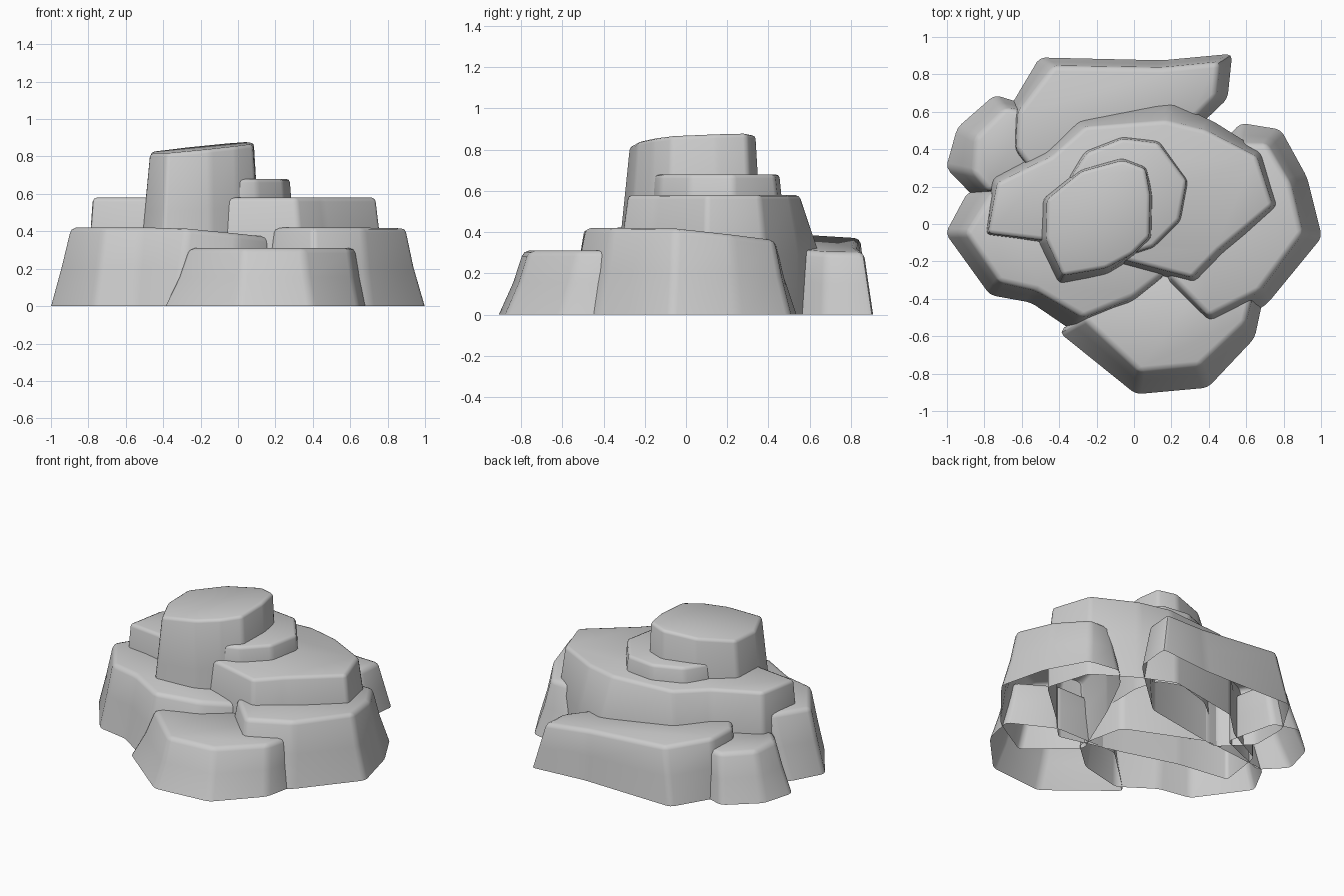
import bpy, bmesh


def slab(name, rows, top, bottom=0.0, flare=0.0, bevel=0.028):
    """Tapered open-bottomed rock: rows of (top x, top y, base x, base y), top(x, y) gives height."""
    bm = bmesh.new()
    rings = []
    for t in (0.0, 0.5, 1.0):
        k = t + flare * 4 * t * (1 - t)
        ring = []
        for tx, ty, bx, by in rows:
            z = bottom + (top(tx, ty) - bottom) * t
            ring.append(bm.verts.new((bx + (tx - bx) * k, by + (ty - by) * k, z)))
        rings.append(ring)
    n = len(rows)
    for lo, hi in zip(rings, rings[1:]):
        for i in range(n):
            j = (i + 1) % n
            bm.faces.new((lo[i], lo[j], hi[j], hi[i]))
    cap = bm.faces.new(rings[-1])
    bmesh.ops.recalc_face_normals(bm, faces=bm.faces[:])
    if cap.normal.z < 0:
        bmesh.ops.reverse_faces(bm, faces=bm.faces[:])
    # soften the upright corners and the rim
    uprights = [bm.edges.get((a[i], b[i])) for a, b in zip(rings, rings[1:]) for i in range(n)]
    bmesh.ops.bevel(bm, geom=list(cap.edges) + uprights, offset=bevel, segments=2,
                    profile=0.5, affect='EDGES', clamp_overlap=True)
    me = bpy.data.meshes.new(name)
    bm.to_mesh(me)
    bm.free()
    ob = bpy.data.objects.new(name, me)
    bpy.context.collection.objects.link(ob)
    bpy.ops.object.select_all(action='DESELECT')
    ob.select_set(True)
    bpy.context.view_layer.objects.active = ob
    bpy.ops.object.shade_smooth_by_angle(angle=0.8)
    return ob


# Front ledge
slab("front_ledge", [
    (-.27, -.51, -.40, -.58), (.03, -.79, .01, -.91), (.35, -.76, .395, -.875),
    (.595, -.53, .645, -.61), (.63, -.39, .69, -.40), (.40, -.25, .40, -.25),
    (-.05, -.25, -.05, -.25)], lambda x, y: .31, flare=.08)

# Right ledge, dipping to the back
slab("right_ledge", [
    (.19, -.28, .12, -.33), (.40, -.495, .42, -.60), (.67, -.36, .71, -.43),
    (.90, -.05, 1.005, -.07), (.835, .22, .925, .25), (.71, .43, .785, .505),
    (.55, .43, .57, .54), (.48, .36, .46, .42), (.30, .10, .30, .10)],
    lambda x, y: .42 - .14 * max(0, y), flare=.08)

# Left ledge, dipping to the middle
slab("left_ledge", [
    (-.90, -.05, -1.008, -.05), (-.72, -.31, -.77, -.38), (-.52, -.355, -.55, -.42),
    (-.27, -.50, -.33, -.57), (0, -.39, -.03, -.50), (.17, -.26, .17, -.32),
    (.10, .00, .10, .00), (-.40, .22, -.40, .22), (-.76, .17, -.89, .17)],
    lambda x, y: .42 - .11 * max(0, x + .3), flare=.03)

# Back ledge, falling to the right
slab("back_ledge", [
    (.33, .57, .38, .555), (.44, .68, .50, .67), (.455, .865, .525, .91),
    (.15, .835, .15, .875), (-.43, .845, -.505, .89), (-.62, .60, -.66, .63),
    (-.63, .40, -.66, .38), (-.48, .20, -.48, .20), (.10, .30, .10, .30)],
    lambda x, y: .338 - .08 * x)

# Small left-back boulder
slab("left_back_boulder", [
    (-.86, .27, -1.005, .30), (-.85, .46, -.945, .515), (-.69, .62, -.745, .69),
    (-.56, .60, -.58, .64), (-.50, .30, -.50, .30), (-.77, .17, -.86, .15)],
    lambda x, y: .31, flare=.05)

# Wide middle tier, upright below and tapered above
slab("middle_tier", [
    (-.055, -.19, -.08, -.22), (.31, -.285, .335, -.325), (.45, -.14, .485, -.165),
    (.74, .10, .775, .095), (.655, .36, .685, .385), (.38, .50, .42, .55),
    (.17, .55, .20, .65), (-.26, .52, -.30, .56), (-.44, .36, -.47, .395),
    (-.73, .22, -.755, .245), (-.78, -.05, -.80, -.06), (-.45, -.09, -.45, -.11)],
    lambda x, y: .58, flare=-.5, bevel=.022)

# Thin upper step
slab("upper_step", [
    (0, -.155, -.02, -.175), (.10, -.12, .11, -.135), (.24, .02, .26, .01),
    (.28, .23, .30, .23), (.13, .43, .14, .46), (-.06, .455, -.07, .48),
    (-.25, .38, -.28, .40), (-.34, .24, -.37, .24), (-.20, .05, -.20, .05)],
    lambda x, y: .68, bottom=.42, bevel=.02)

# Crown block
slab("crown_block", [
    (-.38, -.275, -.41, -.34), (-.15, -.235, -.14, -.28), (-.01, -.16, .0, -.185),
    (.08, -.07, .12, -.085), (.085, .15, .125, .16), (.06, .295, .08, .32),
    (-.06, .34, -.07, .38), (-.28, .28, -.30, .31), (-.465, .13, -.515, .14),
    (-.47, -.08, -.53, -.10)],
    lambda x, y: .862 + .09 * x + .04 * y, bottom=.2, bevel=.02)
